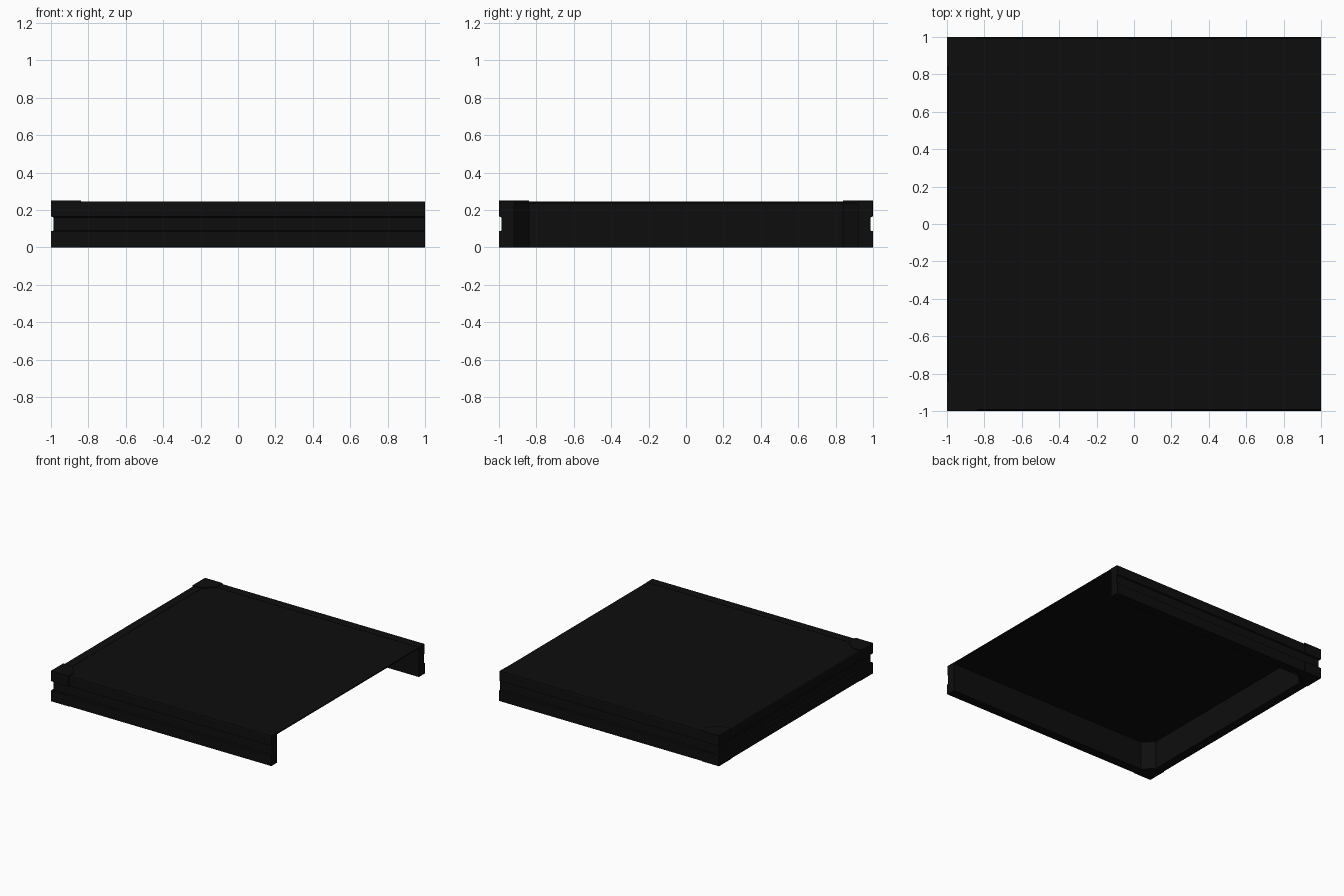
import bpy, bmesh

if "Cube" in bpy.data.objects:
    bpy.data.objects.remove(bpy.data.objects["Cube"])

black = bpy.data.materials.new("soft black")
black.diffuse_color = (0.0042, 0.0042, 0.0042, 1)
black.use_nodes = True
black.node_tree.nodes["Principled BSDF"].inputs["Base Color"].default_value = black.diffuse_color


def loft(name, rings):
    """Closed solid through a stack of rings, each (z, [(x, y), ...])."""
    bm = bmesh.new()
    loops = [[bm.verts.new((x, y, z)) for x, y in pts] for z, pts in rings]
    n = len(loops[0])
    for a, b in zip(loops, loops[1:]):
        for i in range(n):
            j = (i + 1) % n
            bm.faces.new((a[i], a[j], b[j], b[i]))
    bm.faces.new(loops[0][::-1])
    bm.faces.new(loops[-1])
    bmesh.ops.recalc_face_normals(bm, faces=bm.faces)
    me = bpy.data.meshes.new(name)
    bm.to_mesh(me)
    bm.free()
    ob = bpy.data.objects.new(name, me)
    bpy.context.collection.objects.link(ob)
    me.materials.append(black)
    return ob


# Inner outline of the frame, chamfered at the two closed corners
inner = [(1, 0.92), (-0.84, 0.92), (-0.92, 0.84),
         (-0.92, -0.84), (-0.84, -0.92), (1, -0.92)]


def u_ring(o):
    return [(1, -o), (-o, -o), (-o, o), (1, o)] + inner


# Three-sided frame with a recessed groove running round the outside
profile = [(0, 0.995), (0.006, 0.999), (0.085, 0.999), (0.09, 0.987),
           (0.16, 0.987), (0.165, 0.996), (0.238, 0.996), (0.245, 0.992)]
loft("side_frame", [(z, u_ring(o)) for z, o in profile])

# Thin deck filling the frame, open beneath
loft("deck_plate", [(0.234, inner), (0.243, inner)])

# Corner caps above and below the groove, mirrored front to back
corner = [(-1, 1), (-0.84, 1), (-0.84, 0.921), (-0.921, 0.84), (-1, 0.84)]
for name, z0, z1 in (("upper_corner_cap", 0.165, 0.25),
                     ("lower_corner_cap", 0.0, 0.088)):
    cap = loft(name, [(z0, corner), (z1, corner)])
    m = cap.modifiers.new("mirror", 'MIRROR')
    m.use_axis = (False, True, False)
    m.use_mirror_merge = False
